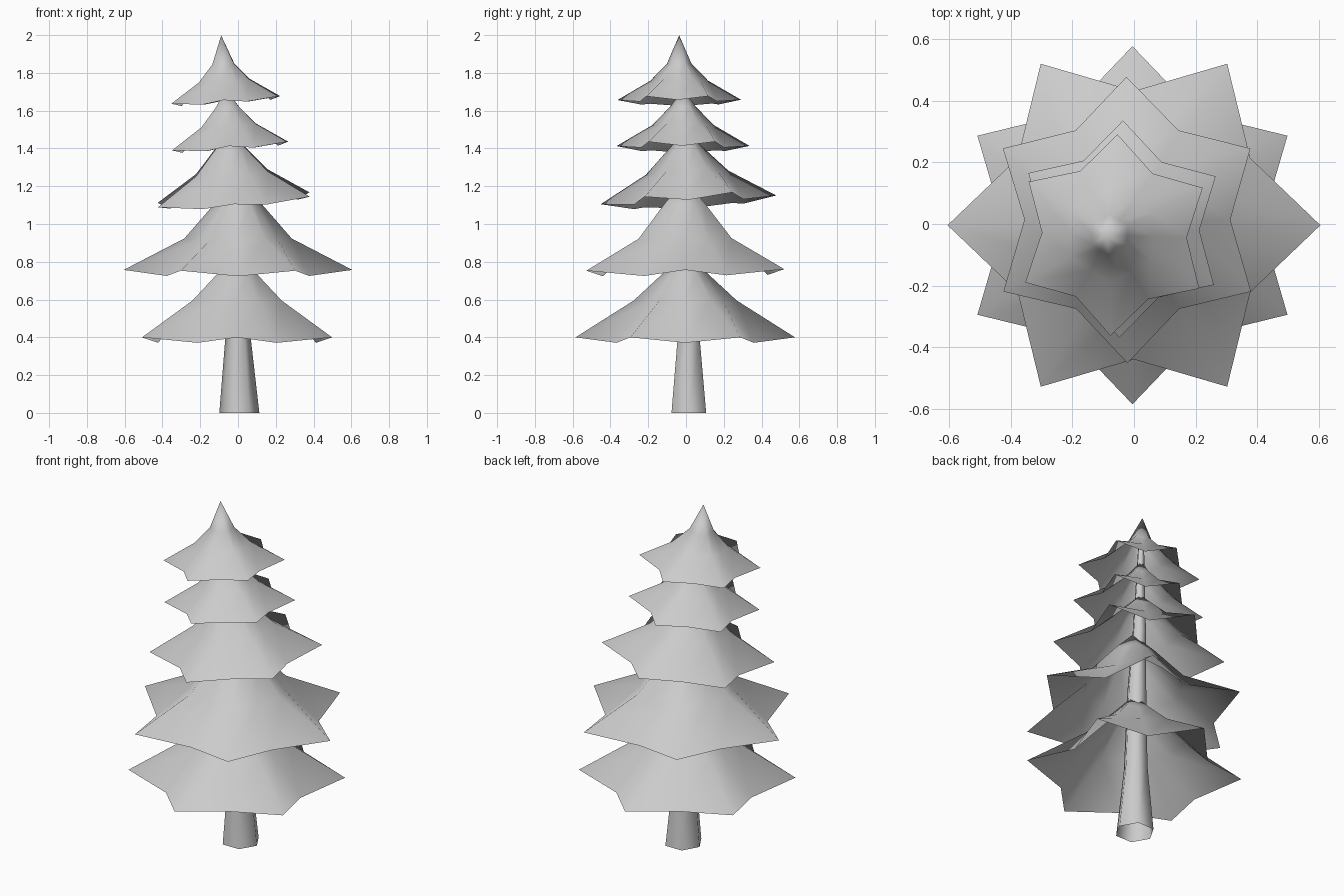
import bpy, math
from mathutils import Vector

cube = bpy.data.objects.get("Cube")
if cube:
    bpy.data.objects.remove(cube, do_unlink=True)

grey = bpy.data.materials.new("plain_grey")
grey.use_nodes = True
colour = (0.6, 0.6, 0.6, 1)
grey.diffuse_color = colour
grey.node_tree.nodes["Principled BSDF"].inputs["Base Color"].default_value = colour


def loft(name, rings, apex=None):
    """Skin a list of equal rings, optionally closing onto an apex."""
    n = len(rings[0])
    verts = [p for ring in rings for p in ring]
    faces = []
    for k in range(len(rings) - 1):
        for i in range(n):
            a, b = k * n + i, k * n + (i + 1) % n
            faces.append((a, b, b + n, a + n))
    if apex is not None:
        top = len(verts) - n
        faces += [(top + i, top + (i + 1) % n, len(verts)) for i in range(n)]
        verts.append(apex)
    mesh = bpy.data.meshes.new(name)
    mesh.from_pydata(verts, [], faces)
    mesh.shade_smooth()
    mesh.materials.append(grey)
    obj = bpy.data.objects.new(name, mesh)
    bpy.context.collection.objects.link(obj)
    return obj


def star(r_tip, r_valley, z_tip, z_valley, turn):
    pts = []
    for i in range(12):
        a = turn + i * math.pi / 6
        r, z = (r_valley, z_valley) if i % 2 else (r_tip, z_tip)
        pts.append((r * math.cos(a), r * math.sin(a), z))
    return pts


# Branch profile per unit radius: tip radius, valley radius, tip height, valley height
RIM = (1.0, 0.72, 0.0, -0.05)
UPPER = (0.2, 0.175, 0.585, 0.575)


def branch_tier(name, radius, centre, turn, tilt, middle, peak=0.79):
    profile = [RIM, (0.47, 0.41, middle, middle - 0.02), UPPER]
    rings = [star(*(radius * v for v in p), math.radians(turn)) for p in profile]
    obj = loft(name, rings, apex=(0, 0, radius * peak))
    obj.location = centre
    obj.rotation_euler = (tilt[0], tilt[1], 0)


# Five star-shaped branch tiers, the upper ones leaning
branch_tier("bottom_branches", 0.581, (-0.005, -0.004, 0.400), 30, (0, 0), 0.335)
branch_tier("lower_branches", 0.605, (0, -0.004, 0.757), 0, (0.008, 0), 0.275)
branch_tier("middle_branches", 0.465, (-0.023, 0.013, 1.128), 30, (0.05, -0.07), 0.31)
branch_tier("upper_branches", 0.352, (-0.042, -0.016, 1.413), 29, (0, -0.075), 0.31, peak=0.86)
branch_tier("top_branches", 0.327, (-0.065, -0.036, 1.657), 28, (0, -0.07), 0.31, peak=1.048)

# Tapered six-sided trunk: centre x, centre y, height, radius
sections = [(0.007, 0.015, 0, 0.106), (0, 0.014, 0.4, 0.067), (-0.01, 0.012, 0.9, 0.053),
            (-0.03, 0.008, 1.25, 0.038), (-0.068, -0.022, 1.8, 0.017)]
trunk_rings = []
for x, y, z, r in sections:
    trunk_rings.append([Vector((x + r * math.cos(i * math.pi / 3),
                                y + r * math.sin(i * math.pi / 3), z)) for i in range(6)])
loft("trunk", trunk_rings)
